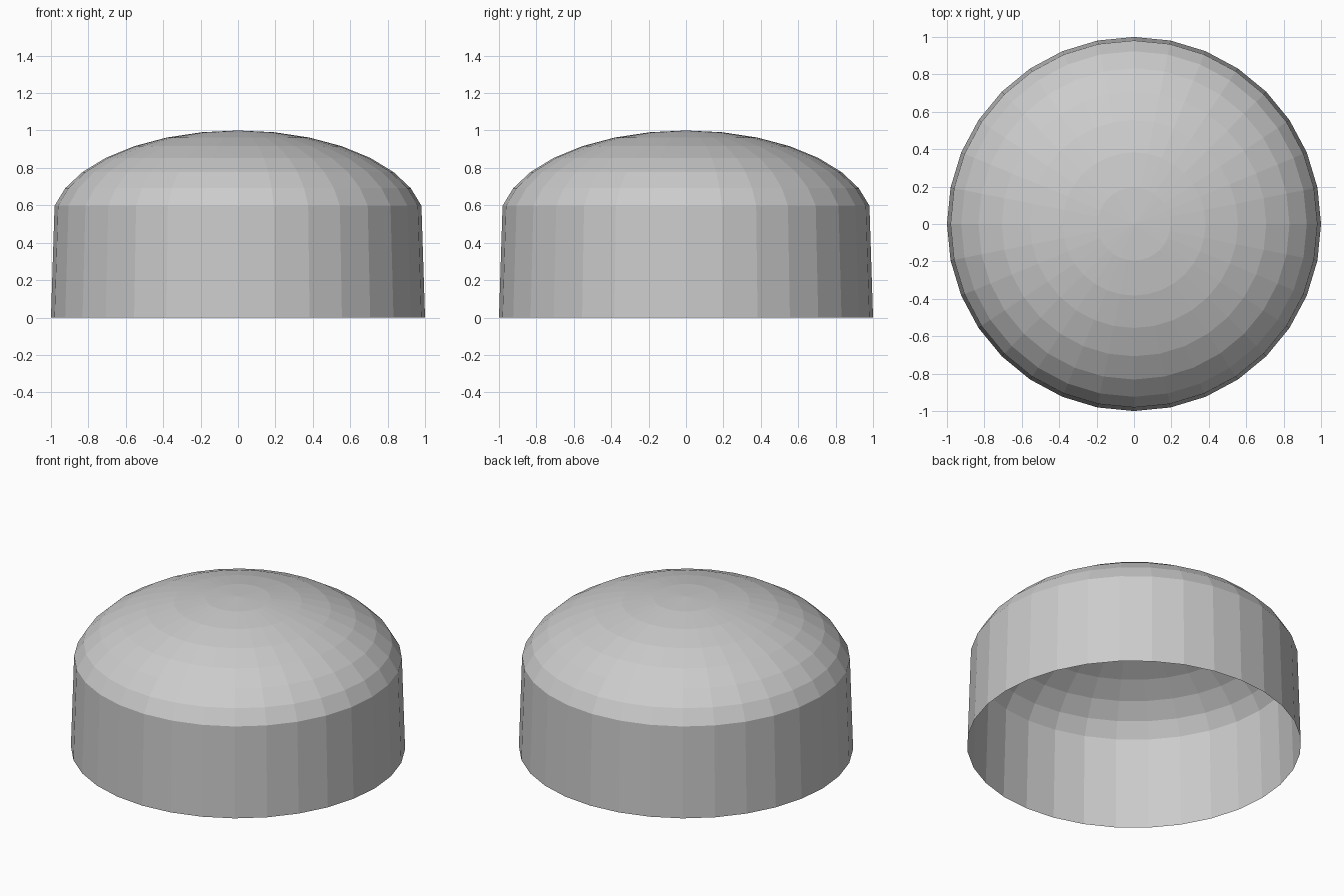
import bpy, bmesh, math

if "Cube" in bpy.data.objects:
    bpy.data.objects.remove(bpy.data.objects["Cube"])

SEGMENTS = 32
STEP = 2 * math.pi / SEGMENTS

# Dome profile: slightly tapered wall, then the squashed upper half of a sphere
profile = [(1.0, 0.0)]
for k in range(7, 0, -1):
    profile.append((math.sin(k * STEP), 0.5 + 0.5 * math.cos(k * STEP)))

bm = bmesh.new()
rings = [[bm.verts.new((r * math.cos(i * STEP), r * math.sin(i * STEP), z))
          for i in range(SEGMENTS)] for r, z in profile]
apex = bm.verts.new((0, 0, 1))

# Wall and dome bands
for low, high in zip(rings, rings[1:]):
    for i in range(SEGMENTS):
        j = (i + 1) % SEGMENTS
        bm.faces.new((low[i], low[j], high[j], high[i]))

# Triangle fan at the crown; the underside stays open
for i in range(SEGMENTS):
    bm.faces.new((rings[-1][i], rings[-1][(i + 1) % SEGMENTS], apex))

mesh = bpy.data.meshes.new("dome_shell")
bm.to_mesh(mesh)
bm.free()
bpy.context.collection.objects.link(bpy.data.objects.new("dome_shell", mesh))
